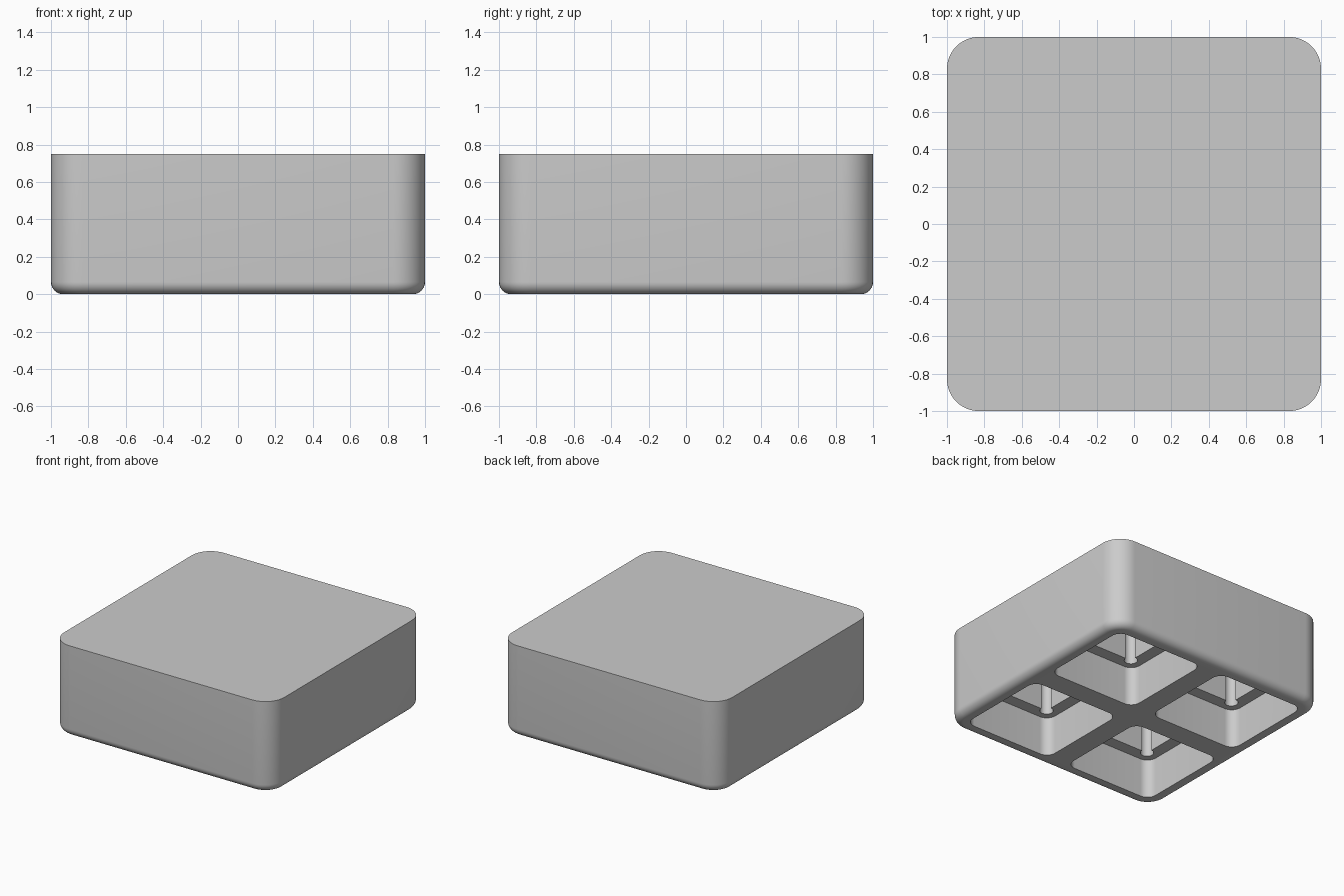
import bpy, bmesh, math

default = bpy.data.objects.get("Cube")
if default:
    bpy.data.objects.remove(default)

SIZE, HEIGHT = 1.0, 0.75
PITCH = 0.49
POCKET, LEDGE, CEILING = 0.40, 0.32, 0.66
INNER, RELIEF = 0.30, 0.05

grey = bpy.data.materials.new("plain grey")
grey.use_nodes = True
grey.diffuse_color = (0.6, 0.6, 0.6, 1)
grey.node_tree.nodes["Principled BSDF"].inputs["Base Color"].default_value = (0.6, 0.6, 0.6, 1)


def rounded_outline(half, radius, steps=10):
    """Points of a square with rounded corners, counter-clockwise."""
    points = []
    for corner, (sx, sy) in enumerate([(1, 1), (-1, 1), (-1, -1), (1, -1)]):
        for i in range(steps + 1):
            a = math.pi / 2 * (corner + i / steps)
            points.append((sx * (half - radius) + radius * math.cos(a),
                           sy * (half - radius) + radius * math.sin(a)))
    return points


def loft(name, levels):
    """Closed solid through outlines given as (points, z), bottom to top."""
    bm = bmesh.new()
    rings = [[bm.verts.new((x, y, z)) for x, y in pts] for pts, z in levels]
    n = len(rings[0])
    for low, high in zip(rings, rings[1:]):
        for i in range(n):
            j = (i + 1) % n
            bm.faces.new((low[i], low[j], high[j], high[i]))
    bm.faces.new(rings[0][::-1])
    bm.faces.new(rings[-1])
    mesh = bpy.data.meshes.new(name)
    bm.to_mesh(mesh)
    bm.free()
    mesh.materials.append(grey)
    obj = bpy.data.objects.new(name, mesh)
    bpy.context.collection.objects.link(obj)
    return obj


def ellipse(cx, cy, rx, ry, steps=32):
    return [(cx + rx * math.cos(2 * math.pi * i / steps),
             cy + ry * math.sin(2 * math.pi * i / steps)) for i in range(steps)]


def cut(target, cutter):
    mod = target.modifiers.new("cut", "BOOLEAN")
    mod.operation, mod.solver, mod.object = "DIFFERENCE", "EXACT", cutter
    bpy.context.view_layer.objects.active = target
    bpy.ops.object.modifier_apply(modifier=mod.name)
    bpy.data.objects.remove(cutter)


# Block body: rounded corners, filleted lower edge, sharp top edge
FILLET, CORNER = 0.065, 0.17
levels = []
for i in range(9):
    a = math.pi / 2 * i / 8
    inset = FILLET * (1 - math.sin(a))
    levels.append((rounded_outline(SIZE - inset, CORNER - inset), FILLET * (1 - math.cos(a))))
levels.append((rounded_outline(SIZE, CORNER), HEIGHT))
block = loft("block_body", levels)

# Four stepped pockets in the underside
for px in (-PITCH, PITCH):
    for py in (-PITCH, PITCH):
        def shifted(pts):
            return [(x + px, y + py) for x, y in pts]

        outer = shifted(rounded_outline(POCKET, 0.08))
        cut(block, loft("pocket_cutter", [(outer, -0.1), (outer, LEDGE)]))

        inner = [(px + sx * INNER, py + sy * INNER) for sx, sy in ((1, 1), (-1, 1), (-1, -1), (1, -1))]
        cut(block, loft("socket_cutter", [(inner, LEDGE - 0.1), (inner, CEILING)]))

        # Round reliefs in the socket corners
        for cx, cy in inner:
            hole = ellipse(cx, cy, RELIEF, RELIEF)
            cut(block, loft("relief_cutter", [(hole, LEDGE - 0.05), (hole, CEILING)]))

        # Thin crescent grooves in the side walls
        for z in (0.42, 0.49, 0.56):
            groove = ellipse(px, py, INNER + 0.04, INNER - 0.03)
            cut(block, loft("groove_cutter", [(groove, z), (groove, z + 0.025)]))

# Smooth rounded surfaces, sharp edges kept
bpy.ops.object.select_all(action="DESELECT")
block.select_set(True)
bpy.context.view_layer.objects.active = block
bpy.ops.object.shade_smooth_by_angle(angle=math.radians(30))
